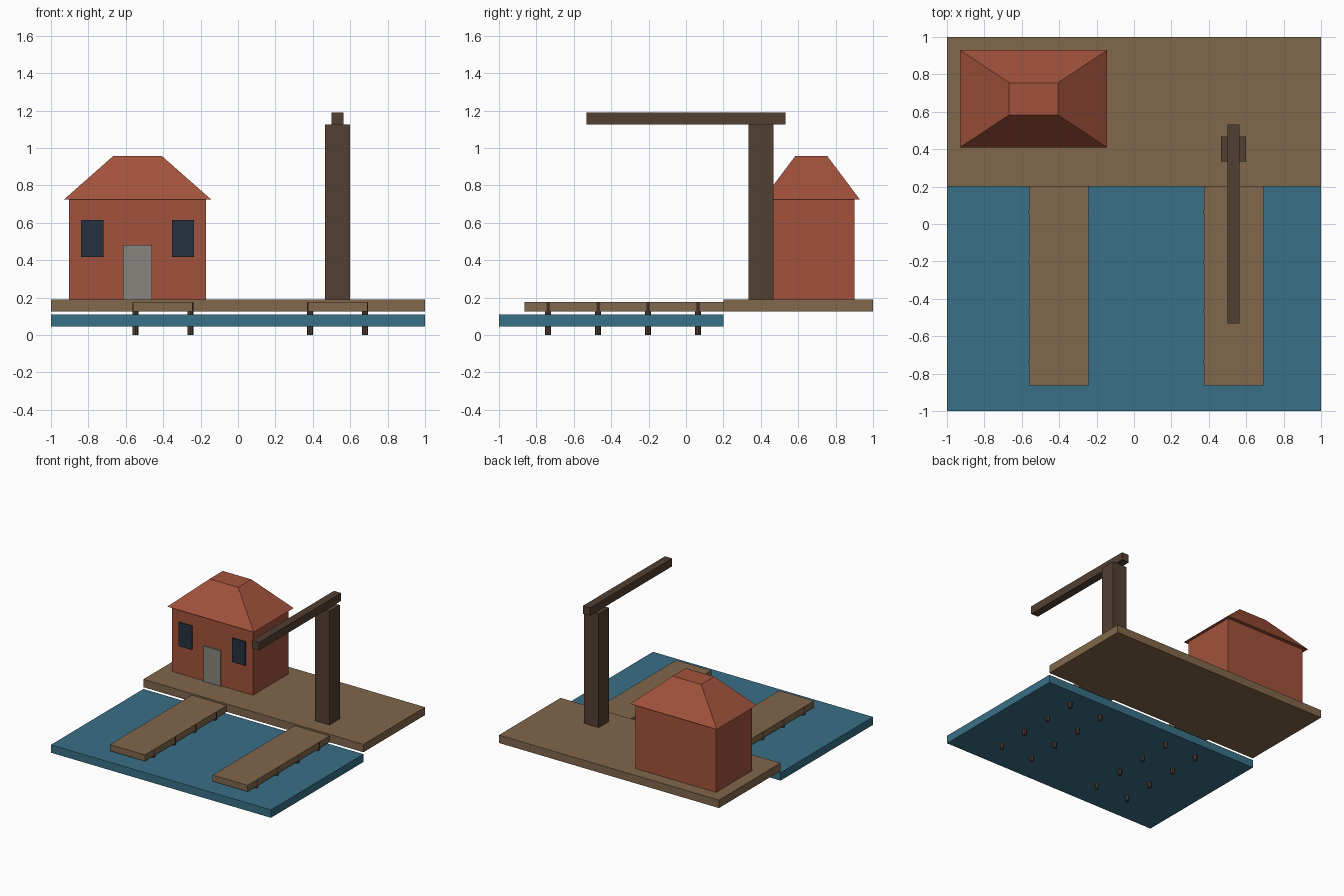
import bpy
import bmesh
from mathutils import Vector

default = bpy.data.objects.get("Cube")
if default:
    bpy.data.objects.remove(default, do_unlink=True)


def material(name, r, g, b):
    mat = bpy.data.materials.new(name)
    mat.use_nodes = True
    mat.diffuse_color = (r, g, b, 1)
    mat.node_tree.nodes["Principled BSDF"].inputs["Base Color"].default_value = (r, g, b, 1)
    return mat


planks = material("plank_brown", 0.22, 0.135, 0.07)
timber = material("dark_timber", 0.085, 0.05, 0.032)
water_blue = material("water_blue", 0.041, 0.16, 0.245)
brick = material("brick_red", 0.36, 0.085, 0.045)
door_grey = material("door_grey", 0.25, 0.235, 0.21)
glass = material("window_glass", 0.02, 0.03, 0.05)


def finish(name, bm, mat):
    mesh = bpy.data.meshes.new(name)
    bm.to_mesh(mesh)
    bm.free()
    mesh.materials.append(mat)
    obj = bpy.data.objects.new(name, mesh)
    bpy.context.collection.objects.link(obj)
    return obj


def box(name, mat, x, y, z, top_x=None, top_y=None):
    """Box between (low, high) spans; optional narrower spans for its top."""
    bm = bmesh.new()
    bmesh.ops.create_cube(bm, size=1)
    for v in bm.verts:
        upper = v.co.z > 0
        sx = top_x if upper and top_x else x
        sy = top_y if upper and top_y else y
        v.co = Vector((sx[v.co.x > 0], sy[v.co.y > 0], z[upper]))
    return finish(name, bm, mat)


def post(name, mat, x, y, radius, height):
    bm = bmesh.new()
    bmesh.ops.create_cone(bm, cap_ends=True, segments=8, radius1=radius,
                          radius2=radius, depth=height)
    bmesh.ops.translate(bm, verts=bm.verts, vec=(x, y, height / 2))
    return finish(name, bm, mat)


# Ground slabs
box("water", water_blue, (-1, 1), (-1, 0.2), (0.045, 0.11))
box("quay", planks, (-1, 1), (0.2, 1), (0.125, 0.19))

# Jetties on rows of posts
for side, cx in (("right", -0.402), ("left", 0.533)):
    box(side + "_jetty", planks, (cx - 0.159, cx + 0.159), (-0.863, 0.2), (0.125, 0.177))
    for edge in (-1, 1):
        for row in range(4):
            post(f"{side}_jetty_post", timber, cx + edge * 0.147,
                 -0.737 + row * 0.267, 0.016, 0.175)

# House with hipped, flat-topped roof
hx = -0.537
box("house_walls", brick, (hx - 0.367, hx + 0.367), (0.437, 0.9), (0.19, 0.725))
box("house_roof", brick, (hx - 0.393, hx + 0.393), (0.41, 0.929), (0.725, 0.957),
    (hx - 0.13, hx + 0.13), (0.584, 0.755))
front = (0.428, 0.437)
box("door", door_grey, (hx - 0.078, hx + 0.078), front, (0.19, 0.48))
for side, s in (("right", -1), ("left", 1)):
    wx = hx + s * 0.243
    box(side + "_window", glass, (wx - 0.06, wx + 0.06), front, (0.418, 0.615))

# Crane
box("crane_mast", timber, (0.466, 0.598), (0.335, 0.468), (0.19, 1.125))
box("crane_arm", timber, (0.499, 0.564), (-0.533, 0.533), (1.125, 1.19))
